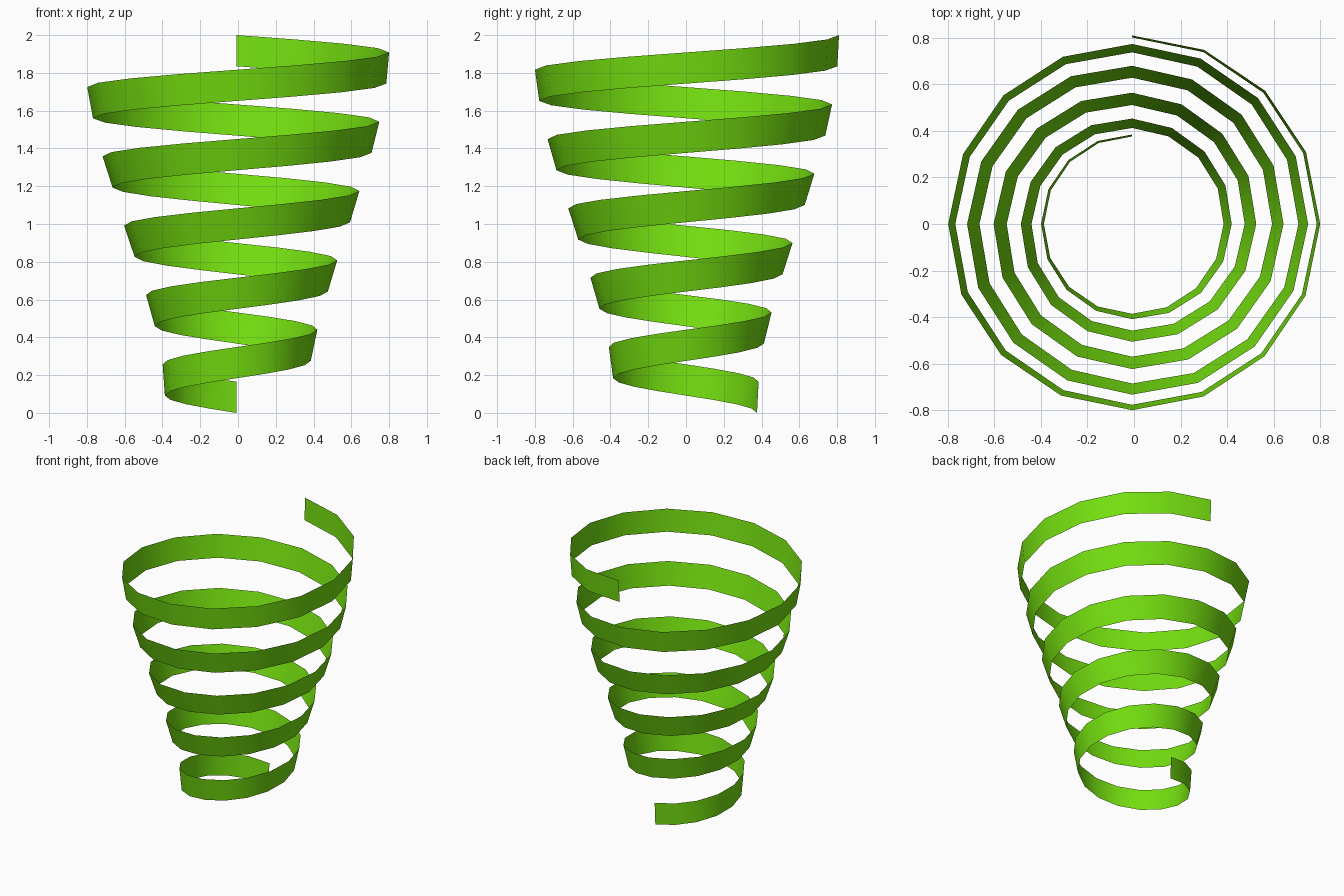
import bpy, bmesh, math

if "Cube" in bpy.data.objects:
    bpy.data.objects.remove(bpy.data.objects["Cube"])

TURNS, SIDES, HEIGHT, BAND = 5, 16, 2.0, 0.165
AXIS_X = -0.008

# Outline of the flaring cone the band is wound on: (height, radius)
PROFILE = [(0, .376), (.09, .379), (.27, .392), (.45, .43), (.64, .483),
           (.82, .537), (1.005, .60), (1.19, .655), (1.37, .713),
           (1.55, .758), (1.74, .793), (1.91, .808), (2.001, .81)]


def radius(z):
    for (z0, r0), (z1, r1) in zip(PROFILE, PROFILE[1:]):
        if z <= z1:
            return r0 + (r1 - r0) * (z - z0) / (z1 - z0)
    return PROFILE[-1][1]


green = bpy.data.materials.new("bright green")
green.diffuse_color = (0.174, 0.73, 0.005, 1)
green.use_nodes = True
green.node_tree.nodes["Principled BSDF"].inputs["Base Color"].default_value = green.diffuse_color

# Spiral band: one thin ribbon climbing counter-clockwise from the back
bm = bmesh.new()
steps = TURNS * SIDES
previous = None
for i in range(steps + 1):
    angle = math.pi / 2 + 2 * math.pi * i / SIDES
    base = (HEIGHT - BAND) * i / steps
    pair = []
    for z in (base, base + BAND):
        r = radius(z)
        pair.append(bm.verts.new((AXIS_X + r * math.cos(angle), r * math.sin(angle), z)))
    if previous:
        bm.faces.new((previous[0], previous[1], pair[1], pair[0]))
    previous = pair

mesh = bpy.data.meshes.new("spiral_band")
bm.to_mesh(mesh)
bm.free()
mesh.materials.append(green)
mesh.shade_smooth()
band = bpy.data.objects.new("spiral_band", mesh)
bpy.context.collection.objects.link(band)
